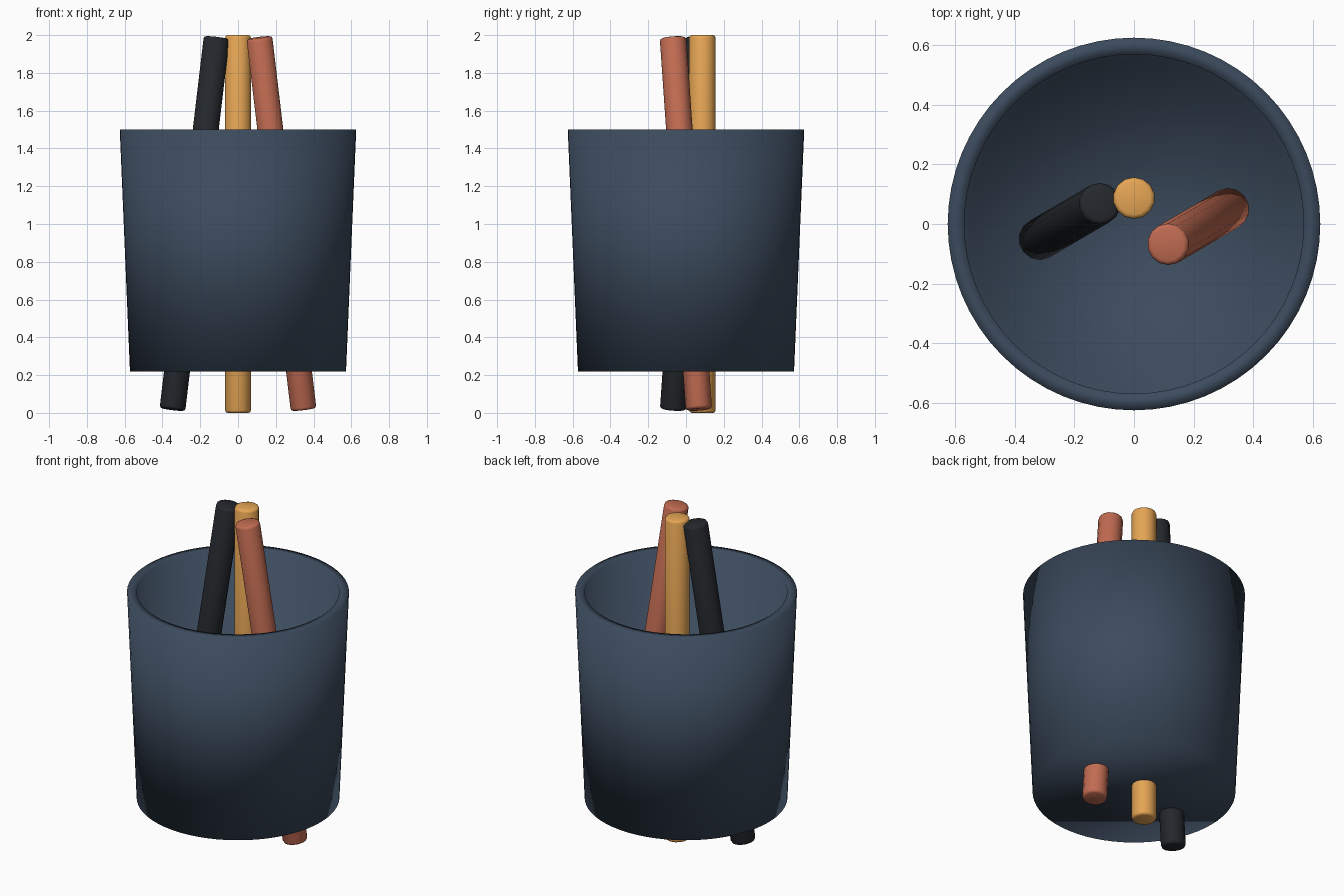
import bpy
import bmesh
from math import cos, sin, pi
from mathutils import Vector

if "Cube" in bpy.data.objects:
    bpy.data.objects.remove(bpy.data.objects["Cube"])


def material(name, rgb):
    mat = bpy.data.materials.new(name)
    mat.diffuse_color = (*rgb, 1.0)
    mat.use_nodes = True
    mat.node_tree.nodes["Principled BSDF"].inputs["Base Color"].default_value = mat.diffuse_color
    return mat


def finish(bm, name, mat):
    bmesh.ops.recalc_face_normals(bm, faces=bm.faces)
    for face in bm.faces:
        face.smooth = True
    mesh = bpy.data.meshes.new(name)
    bm.to_mesh(mesh)
    bm.free()
    mesh.materials.append(mat)
    obj = bpy.data.objects.new(name, mesh)
    bpy.context.collection.objects.link(obj)
    return obj


def cup(name, profile, sides, mat):
    """Spin a (radius, z) profile and cap its two ends."""
    bm = bmesh.new()
    rings = [[bm.verts.new((r * cos(2 * pi * i / sides), r * sin(2 * pi * i / sides), z))
              for i in range(sides)] for r, z in profile]
    for a, b in zip(rings, rings[1:]):
        for i in range(sides):
            j = (i + 1) % sides
            bm.faces.new((a[i], a[j], b[j], b[i]))
    bm.faces.new(rings[0])
    bm.faces.new(rings[-1])
    return finish(bm, name, mat)


def pencil(name, bottom, top, mat):
    """Round stick between two end centres, with softened ends."""
    bottom, top = Vector(bottom), Vector(top)
    axis = top - bottom
    bm = bmesh.new()
    bmesh.ops.create_cone(bm, cap_ends=True, segments=14, radius1=0.07,
                          radius2=0.07, depth=axis.length)
    rims = [e for e in bm.edges if any(len(f.verts) > 4 for f in e.link_faces)]
    bmesh.ops.bevel(bm, geom=rims, offset=0.014, segments=2, profile=0.5,
                    affect='EDGES')
    obj = finish(bm, name, mat)
    obj.location = (bottom + top) / 2
    obj.rotation_mode = 'QUATERNION'
    obj.rotation_quaternion = Vector((0, 0, 1)).rotation_difference(axis)
    return obj


# Tapered open cup: outer wall, rim, inner wall, floor
cup("cup", [(0.572, 0.22), (0.626, 1.5), (0.57, 1.5), (0.545, 0.28)], 64,
    material("slate_blue", (0.045, 0.07, 0.11)))

# Upright pencil and two leaning ones
pencil("orange_pencil", (0, 0.087, 0), (0, 0.087, 2),
       material("orange", (0.79, 0.38, 0.09)))
pencil("black_pencil", (-0.347, -0.068, 0.018), (-0.113, 0.069, 1.987),
       material("black", (0.018, 0.021, 0.026)))
pencil("red_pencil", (0.347, 0.068, 0.018), (0.113, -0.069, 1.987),
       material("red_brown", (0.54, 0.15, 0.085)))
